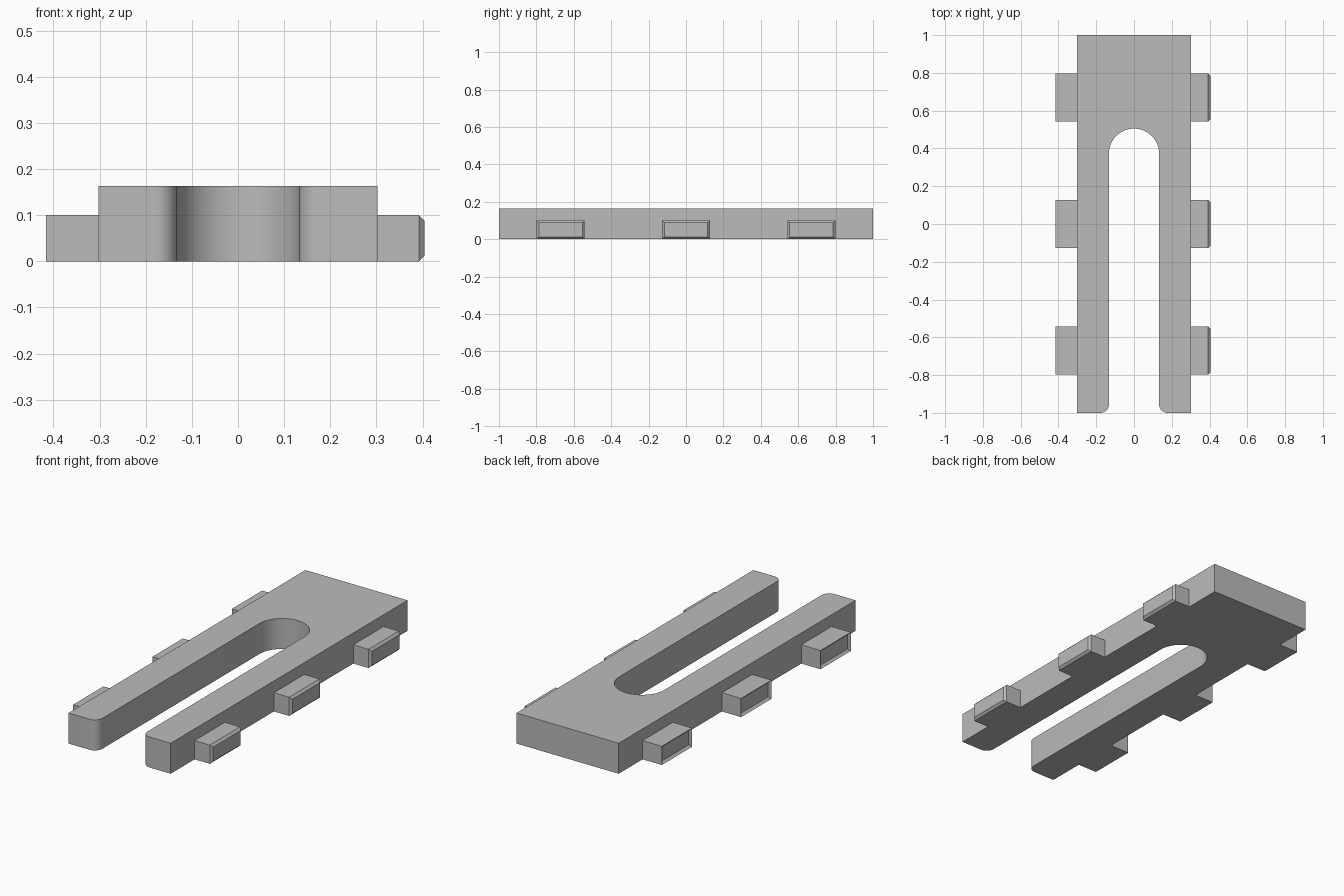
import bpy, bmesh
from math import sin, cos, pi, radians

cube = bpy.data.objects.get("Cube")
if cube:
    bpy.data.objects.remove(cube)

grey = bpy.data.materials.new("plain grey")
grey.use_nodes = True
colour = (0.5, 0.5, 0.5, 1)
grey.diffuse_color = colour
bsdf = next(n for n in grey.node_tree.nodes if n.type == "BSDF_PRINCIPLED")
bsdf.inputs["Base Color"].default_value = colour

HALF_W, HEIGHT = 0.302, 0.163
SLOT_R, SLOT_TOP, FILLET = 0.133, 0.505, 0.045


def add_object(name, bm):
    bmesh.ops.recalc_face_normals(bm, faces=bm.faces)
    mesh = bpy.data.meshes.new(name)
    bm.to_mesh(mesh)
    bm.free()
    mesh.materials.append(grey)
    obj = bpy.data.objects.new(name, mesh)
    bpy.context.collection.objects.link(obj)
    return obj


def arc(cx, cy, r, start, end, steps):
    angles = [start + (end - start) * i / steps for i in range(steps + 1)]
    return [(cx + r * cos(a), cy + r * sin(a)) for a in angles]


# Forked plate: outline with a round-ended slot and rounded prong tips
tip_x = SLOT_R + FILLET
tip = arc(tip_x, -1 + FILLET, FILLET, 1.5 * pi, pi, 10)
outline = [(HALF_W, 1), (HALF_W, -1)] + tip
outline += arc(0, SLOT_TOP - SLOT_R, SLOT_R, 0, pi, 40)
outline += [(-x, y) for x, y in reversed(tip)]
outline += [(-HALF_W, -1), (-HALF_W, 1)]

bm = bmesh.new()
base = bm.faces.new([bm.verts.new((x, y, 0)) for x, y in outline])
top = bmesh.ops.extrude_face_region(bm, geom=[base], use_keep_orig=True)
bmesh.ops.translate(bm, vec=(0, 0, HEIGHT),
                    verts=[v for v in top["geom"] if isinstance(v, bmesh.types.BMVert)])
plate = add_object("forked_plate", bm)
bpy.ops.object.select_all(action="DESELECT")
plate.select_set(True)
bpy.context.view_layer.objects.active = plate
bpy.ops.object.shade_smooth_by_angle(angle=radians(30))


# Side tabs: small blocks with a chamfered outer face
def side_tab(name, side, y):
    inner, outer, half, tall = HALF_W, 0.404, 0.128, 0.1
    bm = bmesh.new()
    bmesh.ops.create_cube(bm, size=1)
    for v in bm.verts:
        v.co = (side * (outer if v.co.x > 0 else inner),
                y + 2 * half * v.co.y, tall * (v.co.z + 0.5))
    rim = [e for e in bm.edges if all(abs(v.co.x) > inner + 0.01 for v in e.verts)]
    bmesh.ops.bevel(bm, geom=rim, offset=0.012, segments=1, affect="EDGES")
    add_object(name, bm)


for side, side_name in ((1, "left"), (-1, "right")):
    for y, place in ((-0.67, "front"), (0, "middle"), (0.67, "back")):
        side_tab(f"{side_name}_{place}_tab", side, y)
